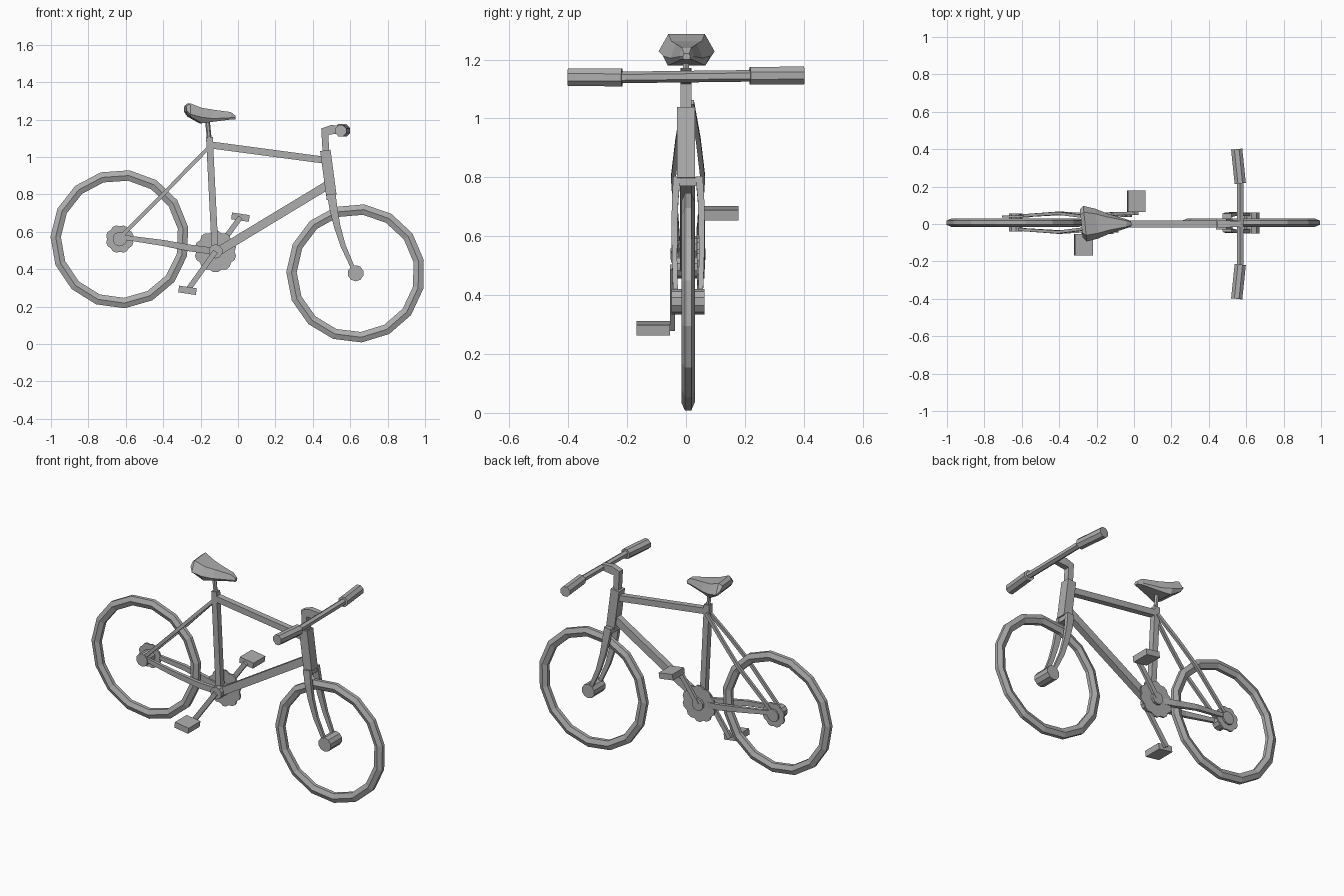
import bpy, bmesh, math
from mathutils import Vector

cube = bpy.data.objects.get("Cube")
if cube:
    bpy.data.objects.remove(cube)

grey = bpy.data.materials.new("plain grey")
grey.use_nodes = True
COLOUR = (0.42, 0.42, 0.42, 1)
grey.diffuse_color = COLOUR
grey.node_tree.nodes["Principled BSDF"].inputs["Base Color"].default_value = COLOUR

Y0 = 0.007                      # centre plane of the frame
BB = (-0.12, 0.495)             # crank axle (x, z)
REAR = (-0.632, 0.561)          # rear axle
FRONT = (0.629, 0.378)          # front axle


def skin(name, rings, closed=False):
    """Join rings of points into a flat-shaded solid."""
    bm = bmesh.new()
    rows = [[bm.verts.new(p) for p in ring] for ring in rings]
    n = len(rows[0])
    pairs = list(zip(rows, rows[1:]))
    if closed:
        pairs.append((rows[-1], rows[0]))
    else:
        bm.faces.new(rows[0])
        bm.faces.new(rows[-1])
    for a, b in pairs:
        for i in range(n):
            j = (i + 1) % n
            bm.faces.new((a[i], a[j], b[j], b[i]))
    bmesh.ops.recalc_face_normals(bm, faces=bm.faces[:])
    mesh = bpy.data.meshes.new(name)
    bm.to_mesh(mesh)
    bm.free()
    mesh.materials.append(grey)
    obj = bpy.data.objects.new(name, mesh)
    bpy.context.collection.objects.link(obj)
    return obj


def tube(name, path, sizes, sides=4):
    """Sweep a polygon along a path; sizes are (sideways, in-plane) full widths."""
    pts = [Vector(p) for p in path]
    if not isinstance(sizes, list):
        sizes = [sizes] * len(pts)
    rings = []
    for i, p in enumerate(pts):
        t = (pts[min(i + 1, len(pts) - 1)] - pts[max(i - 1, 0)]).normalized()
        ref = Vector((1, 0, 0)) if abs(t.y) > 0.9 else Vector((0, 1, 0))
        u = (ref - t * ref.dot(t)).normalized()
        v = t.cross(u)
        grow = 0.5 / math.cos(math.pi / sides)
        ring = []
        for k in range(sides):
            a = math.tau * (k + 0.5) / sides
            ring.append(p + u * math.cos(a) * sizes[i][0] * grow
                        + v * math.sin(a) * sizes[i][1] * grow)
        rings.append(ring)
    return skin(name, rings)


def axle(name, centre, y1, y2, radius, sides=10):
    x, z = centre
    return tube(name, [(x, y1, z), (x, y2, z)], (2 * radius, 2 * radius), sides)


def wheel(name, centre, phase):
    section = [(0.371, -0.011), (0.371, 0.011), (0.343, 0.023),
               (0.315, 0.011), (0.315, -0.011), (0.343, -0.023)]
    rings = []
    for k in range(15):
        a = math.radians(phase + 24 * k)
        rings.append([(centre[0] + r * math.cos(a), Y0 + y,
                       centre[1] + r * math.sin(a)) for r, y in section])
    return skin(name, rings, closed=True)


def cog(name, centre, y, radius, teeth):
    outline = []
    for k in range(teeth * 3):
        r = radius * (0.91 if k % 3 == 0 else 1)
        a = math.tau * k / (teeth * 3)
        outline.append((centre[0] + r * math.cos(a), centre[1] + r * math.sin(a)))
    return skin(name, [[(x, yy, z) for x, z in outline] for yy in (y - 0.005, y + 0.005)])


# wheels and hubs
wheel("rear_wheel", REAR, 10)
wheel("front_wheel", FRONT, 11)
axle("rear_hub", REAR, -0.04, 0.055, 0.037)
axle("front_hub", FRONT, -0.05, 0.062, 0.041)

# main frame
tube("seat_tube", [(-0.153, 0, 1.105), (-0.122, 0, 0.49)], (0.036, 0.036))
tube("top_tube", [(-0.153, 0, 1.065), (0.47, 0, 0.982)], (0.036, 0.037))
tube("down_tube", [(-0.115, 0, 0.49), (0.485, 0, 0.853)], (0.04, 0.046))
tube("head_tube", [(0.467, 0, 1.035), (0.499, 0, 0.795)], (0.06, 0.056))
axle("bottom_bracket", BB, -0.045, 0.062, 0.036)

# paired stays and fork legs
for side, s in (("right", -1), ("left", 1)):
    def off(y):
        return Y0 + s * y
    tube(f"{side}_seat_stay",
         [(-0.152, off(0.012), 1.055), (-0.28, off(0.035), 0.925),
          (-0.4, off(0.05), 0.8), (-0.625, off(0.035), 0.575)], (0.016, 0.02))
    tube(f"{side}_chain_stay",
         [(-0.125, off(0.02), 0.496), (-0.25, off(0.04), 0.512),
          (-0.4, off(0.05), 0.54), (-0.625, off(0.035), 0.572)],
         [(0.024, 0.036), (0.022, 0.036), (0.02, 0.032), (0.016, 0.024)])
    tube(f"{side}_fork_leg",
         [(0.499, off(0.038), 0.8), (0.511, off(0.044), 0.72), (0.53, off(0.046), 0.63),
          (0.562, off(0.046), 0.525), (0.625, off(0.042), 0.383)],
         [(0.024, 0.046), (0.022, 0.042), (0.02, 0.035), (0.018, 0.028), (0.016, 0.02)])
tube("fork_crown", [(0.497, Y0 - 0.048, 0.785), (0.497, Y0 + 0.048, 0.785)], (0.045, 0.03))

# drivetrain
cog("chainring", BB, 0.042, 0.112, 10)
cog("rear_cog", REAR, 0.04, 0.075, 8)

# cranks and pedals
for side, y, px, pz, out in (("right", -0.046, -0.27, 0.287, -1), ("left", 0.056, 0.013, 0.678, 1)):
    tube(f"{side}_crank", [(BB[0], y, BB[1]), (px, y, pz)], (0.016, 0.028))
    tube(f"{side}_pedal",
         [(px - 0.047, y + out * 0.065, pz + 0.007), (px + 0.047, y + out * 0.065, pz - 0.007)],
         (0.115, 0.036))

# stem, handlebar and grips
tube("stem_post", [(0.47, 0, 1.03), (0.463, 0, 1.15)], (0.036, 0.036))
tube("stem_arm", [(0.45, 0, 1.132), (0.5, 0, 1.146), (0.57, 0, 1.146)],
     [(0.036, 0.04), (0.036, 0.05), (0.03, 0.036)])
tube("handlebar", [(0.568, -0.25, 1.139), (0.568, 0.25, 1.145)], (0.034, 0.034), 6)
for side, s in (("right", -1), ("left", 1)):
    z = 1.142 + 0.003 * s
    tube(f"{side}_grip", [(0.568, s * 0.217, z), (0.549, s * 0.4, z + 0.001)], (0.06, 0.06), 8)

# saddle: stations of (x, half width, top, edge, bottom)
tube("seat_post", [(-0.153, 0, 1.09), (-0.165, 0, 1.21)], (0.022, 0.022), 6)
stations = [(-0.282, 0.075, 1.272, 1.25, 1.24), (-0.262, 0.095, 1.287, 1.228, 1.215),
            (-0.2, 0.08, 1.263, 1.212, 1.18), (-0.14, 0.055, 1.253, 1.205, 1.188),
            (-0.04, 0.024, 1.24, 1.21, 1.2), (-0.014, 0.013, 1.22, 1.21, 1.2)]
rings = []
for x, w, top, edge, low in stations:
    section = [(-0.65, top), (0.65, top), (1, edge), (0.8, low), (-0.8, low), (-1, edge)]
    rings.append([(x - 0.1 * k * w, k * w + 0.002, z) for k, z in section])
skin("saddle", rings)
